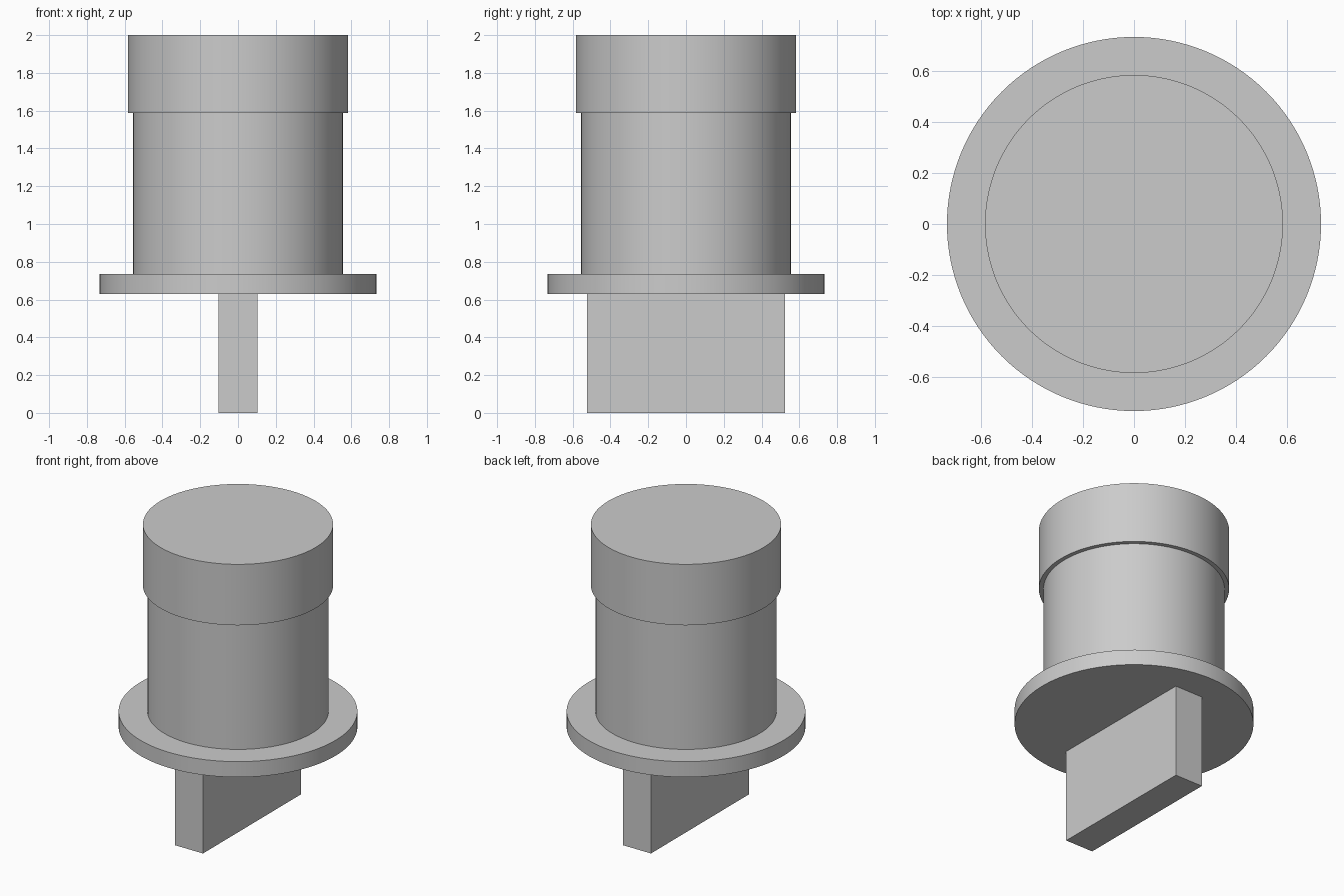
import bpy
import math

if "Cube" in bpy.data.objects:
    bpy.data.objects.remove(bpy.data.objects["Cube"], do_unlink=True)

# Single plain grey
grey = bpy.data.materials.new("light_grey")
grey.use_nodes = True
colour = (0.6, 0.6, 0.6, 1)
grey.diffuse_color = colour
grey.node_tree.nodes["Principled BSDF"].inputs["Base Color"].default_value = colour


def finish(name):
    obj = bpy.context.object
    obj.name = name
    obj.data.materials.append(grey)
    return obj


def disc(name, radius, bottom, top):
    bpy.ops.mesh.primitive_cylinder_add(
        vertices=128, radius=radius, depth=top - bottom,
        location=(0, 0, (bottom + top) / 2))
    obj = finish(name)
    bpy.ops.object.shade_smooth_by_angle(angle=math.radians(30))
    return obj


# Stacked round parts
disc("flange", 0.732, 0.63, 0.735)
disc("body", 0.555, 0.735, 1.588)
disc("cap", 0.583, 1.588, 2.0)

# Flat blade under the flange
bpy.ops.mesh.primitive_cube_add(size=1, location=(0, 0, 0.315))
blade = finish("blade")
blade.scale = (0.208, 1.046, 0.63)
bpy.ops.object.transform_apply(location=False, rotation=False, scale=True)
